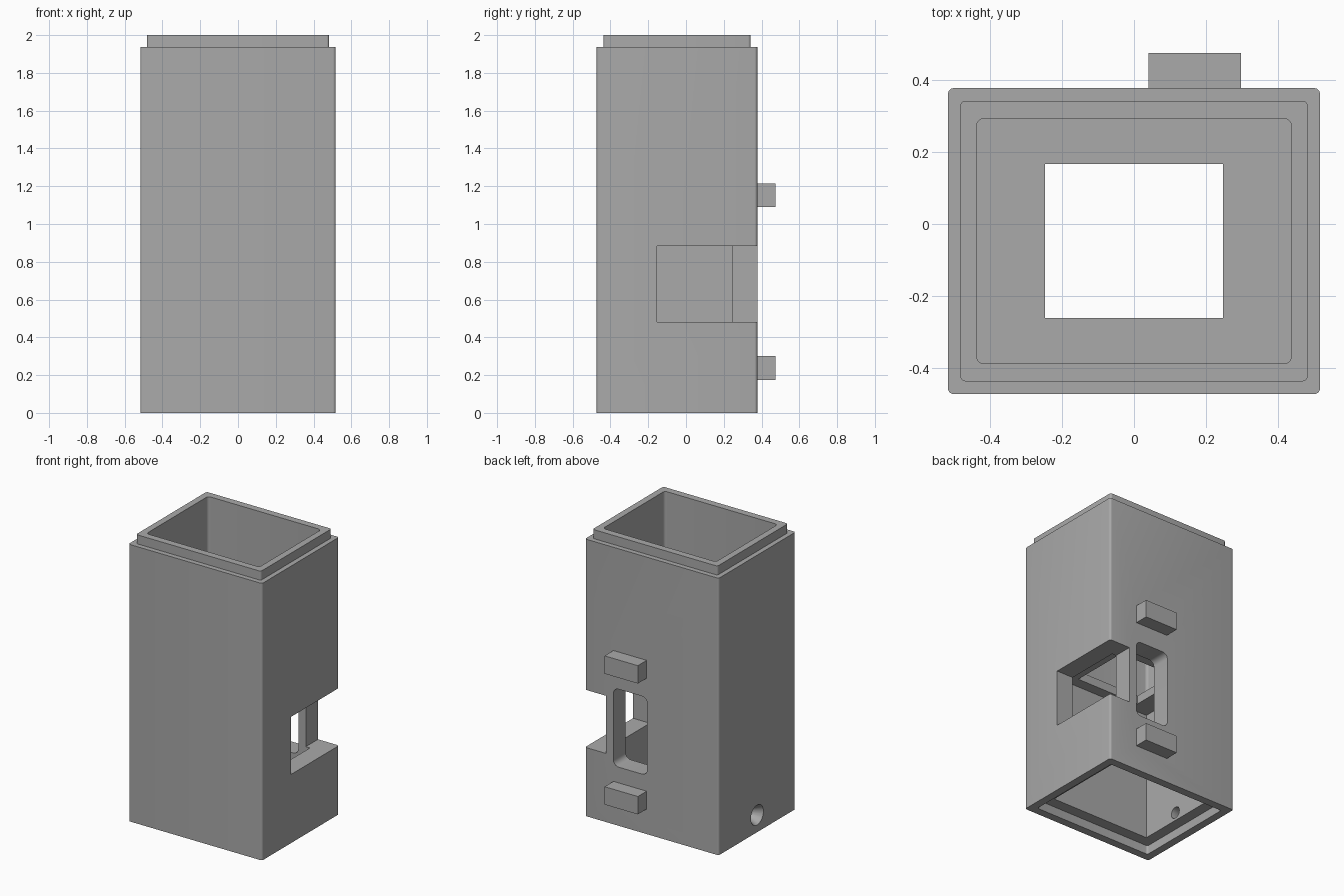
import bpy
import bmesh
from math import cos, sin, pi
from mathutils import Matrix, Vector

old = bpy.data.objects.get("Cube")
if old:
    bpy.data.objects.remove(old, do_unlink=True)

grey = bpy.data.materials.new("plain grey")
grey.use_nodes = True
colour = (0.4, 0.4, 0.4, 1)
grey.diffuse_color = colour
grey.node_tree.nodes["Principled BSDF"].inputs["Base Color"].default_value = colour


def add_object(name, bm):
    bmesh.ops.recalc_face_normals(bm, faces=bm.faces)
    mesh = bpy.data.meshes.new(name)
    bm.to_mesh(mesh)
    bm.free()
    mesh.materials.append(grey)
    obj = bpy.data.objects.new(name, mesh)
    bpy.context.collection.objects.link(obj)
    return obj


def block(name, xs, ys, zs, radius=0, axis="Z", steps=5):
    """Box with its edges along the axis rounded."""
    spans = (xs, ys, zs)
    u, v, w = {"Z": (0, 1, 2), "Y": (0, 2, 1)}[axis]
    bm = bmesh.new()
    ring = []
    for i, (a, b) in enumerate(((1, 1), (0, 1), (0, 0), (1, 0))):
        for k in range(steps + 1 if radius else 1):
            t = (i + k / steps) * pi / 2
            p = Vector((0, 0, 0))
            p[u] = spans[u][a] + (radius if a == 0 else -radius) + radius * cos(t)
            p[v] = spans[v][b] + (radius if b == 0 else -radius) + radius * sin(t)
            p[w] = spans[w][0]
            ring.append(bm.verts.new(p))
    face = bm.faces.new(ring)
    out = bmesh.ops.extrude_face_region(bm, geom=[face])
    shift = Vector((0, 0, 0))
    shift[w] = spans[w][1] - spans[w][0]
    bmesh.ops.translate(bm, vec=shift,
                        verts=[g for g in out["geom"] if isinstance(g, bmesh.types.BMVert)])
    return add_object(name, bm)


def round_cutter(name, r1, r2, x1, x2, y, z):
    """Cone or cylinder along x, radius r1 at x1 and r2 at x2."""
    bm = bmesh.new()
    place = Matrix.Translation(((x1 + x2) / 2, y, z)) @ Matrix.Rotation(pi / 2, 4, "Y")
    bmesh.ops.create_cone(bm, cap_ends=True, segments=32, radius1=r1, radius2=r2,
                          depth=x2 - x1, matrix=place)
    return add_object(name, bm)


def combine(target, other, operation):
    mod = target.modifiers.new(other.name, "BOOLEAN")
    mod.operation = operation
    mod.solver = "EXACT"
    mod.object = other
    graph = bpy.context.evaluated_depsgraph_get()
    mesh = bpy.data.meshes.new_from_object(target.evaluated_get(graph))
    target.modifiers.clear()
    target.data = mesh
    bpy.data.objects.remove(other, do_unlink=True)


MID = -0.0475  # middle of the casing in y


def centred(name, hx, hy, zs, radius):
    return block(name, (-hx, hx), (MID - hy, MID + hy), zs, radius)


# Casing with a raised lip and two clip tabs on the back
casing = centred("casing", 0.517, 0.425, (0, 1.937), 0.015)
combine(casing, centred("lip", 0.483, 0.39, (1.8, 2), 0.015), "UNION")
tab_x = (0.04, 0.297)
for z in (0.175, 1.09):
    combine(casing, block("tab", tab_x, (0.35, 0.475), (z, z + 0.125)), "UNION")

# Upper and lower chambers, joined through a shelf, and the bottom socket
cutters = [
    centred("upper_chamber", 0.437, 0.341, (1.03, 2.2), 0.02),
    centred("shelf_opening", 0.248, 0.214, (0.9, 1.2), 0),
    centred("lower_chamber", 0.387, 0.29, (0.03, 0.97), 0),
    centred("socket", 0.462, 0.368, (-0.2, 0.062), 0.015),
    # Side notch through the back corner, and the back window
    block("notch", (0.355, 0.8), (-0.153, 0.7), (0.48, 0.883)),
    block("window", (0.036, 0.297), (0.1, 0.7), (0.41, 0.955), 0.04, "Y"),
    # Countersunk screw hole on one side
    round_cutter("screw_hole", 0.04, 0.04, -0.7, -0.3, MID, 0.12),
    round_cutter("countersink", 0.07, 0.04, -0.518, -0.46, MID, 0.12),
]
for cutter in cutters:
    combine(casing, cutter, "DIFFERENCE")

# Smooth the small rounds, keep the real edges sharp
bpy.ops.object.select_all(action="DESELECT")
casing.select_set(True)
bpy.context.view_layer.objects.active = casing
bpy.ops.object.shade_smooth_by_angle(angle=pi / 6)
